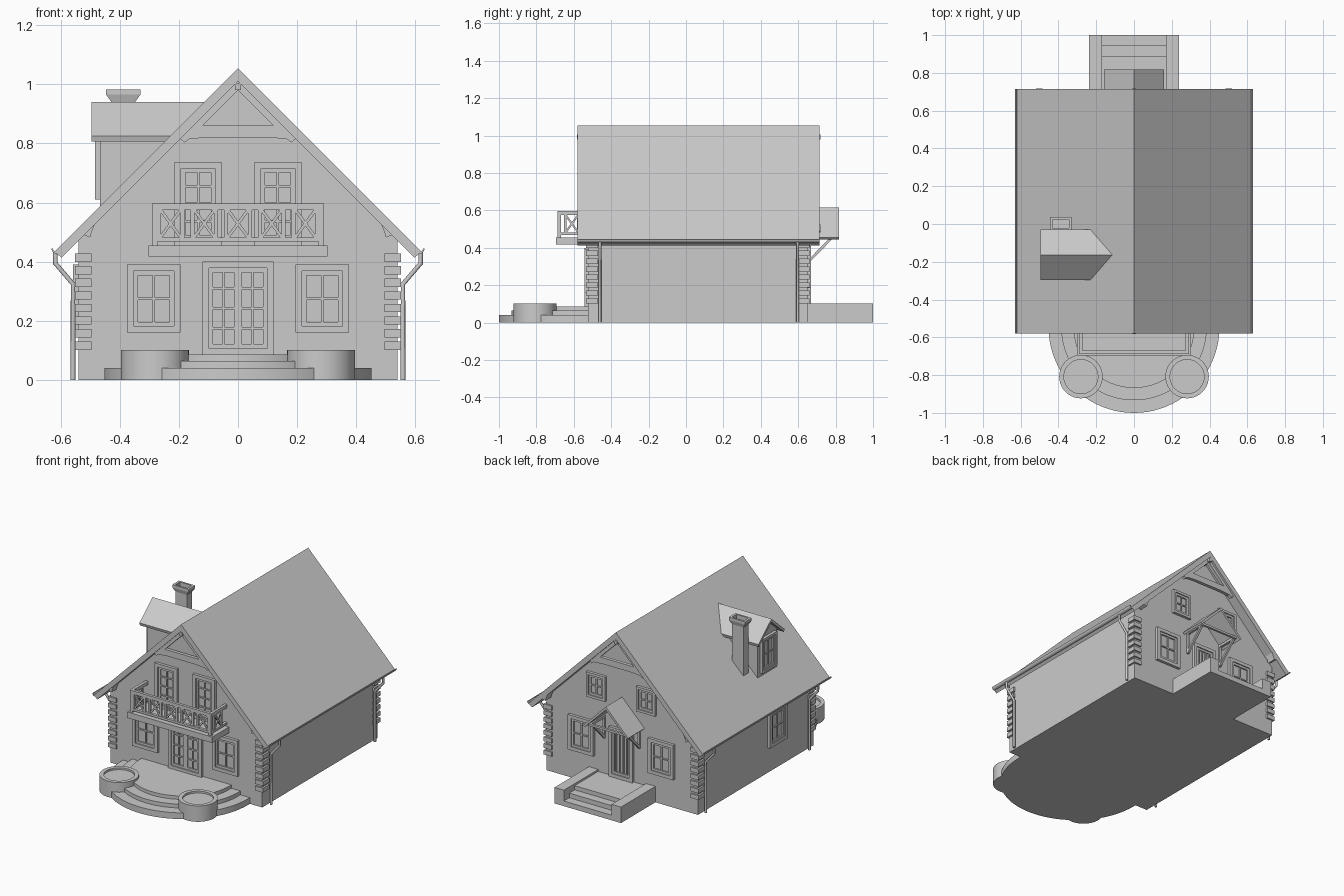
import bpy, bmesh
from math import pi, sin, cos
from mathutils import Vector

if "Cube" in bpy.data.objects:
    bpy.data.objects.remove(bpy.data.objects["Cube"])

FRONT, BACK, SIDE = -0.525, 0.65, 0.54      # wall planes
ROOF = 1.055                                # ridge height, 45 degree pitch


def finish(bm, name, smooth=False):
    bmesh.ops.recalc_face_normals(bm, faces=bm.faces)
    me = bpy.data.meshes.new(name)
    bm.to_mesh(me)
    bm.free()
    ob = bpy.data.objects.new(name, me)
    bpy.context.collection.objects.link(ob)
    if smooth:
        bpy.context.view_layer.objects.active = ob
        ob.select_set(True)
        bpy.ops.object.shade_smooth_by_angle()
        ob.select_set(False)
    return ob


def prism(bm, pts, axis, a, b):
    """Extrude a 2D profile along an axis; b may depend on the profile point."""
    def place(p, t):
        t = t(p) if callable(t) else t
        return {'x': (t, p[0], p[1]), 'y': (p[0], t, p[1]), 'z': (p[0], p[1], t)}[axis]
    lo = [bm.verts.new(place(p, a)) for p in pts]
    hi = [bm.verts.new(place(p, b)) for p in pts]
    n = len(pts)
    bm.faces.new(lo)
    bm.faces.new(hi)
    for i in range(n):
        j = (i + 1) % n
        bm.faces.new((lo[i], lo[j], hi[j], hi[i]))


def box(bm, x0, x1, y0, y1, z0, z1):
    prism(bm, [(x0, y0), (x1, y0), (x1, y1), (x0, y1)], 'z', z0, z1)


def beam(bm, p, q, w, side):
    """Square bar from p to q, with one cross direction given."""
    p, q, s = Vector(p), Vector(q), Vector(side)
    t = (q - p).cross(s).normalized() * w / 2
    s = s * w / 2
    ends = [[bm.verts.new(e + i * s + j * t) for i, j in ((1, 1), (1, -1), (-1, -1), (-1, 1))] for e in (p, q)]
    bm.faces.new(ends[0])
    bm.faces.new(ends[1])
    for i in range(4):
        j = (i + 1) % 4
        bm.faces.new((ends[0][i], ends[0][j], ends[1][j], ends[1][i]))


def lathe(bm, profile, cx, cy, n=40):
    rings = [[bm.verts.new((cx + r * cos(2 * pi * i / n), cy + r * sin(2 * pi * i / n), z))
              for i in range(n)] for r, z in profile]
    for a, b in zip(rings, rings[1:]):
        for i in range(n):
            j = (i + 1) % n
            bm.faces.new((a[i], a[j], b[j], b[i]))
    bm.faces.new(rings[0])
    bm.faces.new(rings[-1])


def window(name, wall, plane, u, w, z0, z1, rows=2, sashes=1, cols=2, trim=0.022):
    """Framed window on the front, back or left wall."""
    bm = bmesh.new()

    def b(u0, u1, v0, v1, d):
        i = 0.01
        if wall == 'front':
            box(bm, u0, u1, plane - d, plane + i, v0, v1)
        elif wall == 'back':
            box(bm, u0, u1, plane - i, plane + d, v0, v1)
        else:
            box(bm, plane - d, plane + i, u0, u1, v0, v1)

    def ring(u0, u1, v0, v1, t, d):
        b(u0, u0 + t, v0, v1, d)
        b(u1 - t, u1, v0, v1, d)
        b(u0 + t, u1 - t, v0, v0 + t, d)
        b(u0 + t, u1 - t, v1 - t, v1, d)

    l, r = u - w / 2, u + w / 2
    ring(l, r, z0, z1, trim, 0.018)
    l, r, z0, z1 = l + trim, r - trim, z0 + trim, z1 - trim
    b(l, r, z0, z1, 0.002)
    sw = (r - l) / sashes
    for k in range(sashes):
        a = l + k * sw
        ring(a, a + sw, z0, z1, 0.014, 0.011)
        for c in range(1, cols):
            m = a + sw * c / cols
            b(m - 0.004, m + 0.004, z0, z1, 0.009)
        for c in range(1, rows):
            m = z0 + (z1 - z0) * c / rows
            b(a, a + sw, m - 0.004, m + 0.004, 0.009)
    finish(bm, name)


# House walls
bm = bmesh.new()
prism(bm, [(-SIDE, 0), (SIDE, 0), (SIDE, 0.475), (0, 1.015), (-SIDE, 0.475)], 'y', FRONT, BACK)
finish(bm, "house_walls")

# Main roof
bm = bmesh.new()
prism(bm, [(-0.62, 0.435), (0, ROOF), (0.62, 0.435), (0.597, 0.413), (0, 1.01), (-0.597, 0.413)], 'y', -0.58, 0.715)
finish(bm, "main_roof")

# Corner log ends
bm = bmesh.new()
for sx in (-1, 1):
    for y0, y1 in ((FRONT - 0.01, -0.47), (0.6, BACK + 0.01)):
        for i in range(8):
            z = 0.102 + i * 0.0425
            box(bm, *sorted((sx * 0.495, sx * 0.552)), y0, y1, z, z + 0.028)
finish(bm, "corner_logs")

# Gable trusses, ridge posts and purlin ends
bm = bmesh.new()
for y0, y1, w0, w1 in ((-0.572, -0.55, -0.583, FRONT), (0.68, 0.702, BACK, 0.718)):
    prism(bm, [(-0.15, 0.86), (0.15, 0.86), (0.195, 0.815), (0.18, 0.803), (0.165, 0.815), (0.1, 0.82),
               (-0.1, 0.82), (-0.165, 0.815), (-0.18, 0.803), (-0.195, 0.815)], 'y', y0, y1)
    for s in (-1, 1):
        prism(bm, [(0, 1.01), (s * 0.15, 0.86), (s * 0.12, 0.86), (0, 0.98)], 'y', y0, y1)
        prism(bm, [(s * 0.485, 0.525), (s * 0.52, 0.49), (s * 0.5, 0.482), (s * 0.495, 0.5)], 'y', w0 + 0.01, w1)
    box(bm, -0.01, 0.01, w0, w1, 0.98, 1.005)
finish(bm, "gable_trusses")

# Gutters
bm = bmesh.new()
arc = [(0.018 * cos(pi + pi * i / 8), 0.018 * sin(pi + pi * i / 8)) for i in range(9)]
trough = arc + [(0.7 * x, 0.7 * z) for x, z in reversed(arc)]
for s in (-1, 1):
    prism(bm, [(s * 0.613 + x, 0.445 + z) for x, z in trough], 'y', -0.58, 0.715)
finish(bm, "gutters", True)

# Downspouts
for s in (-1, 1):
    for y in (-0.46, 0.597):
        cu = bpy.data.curves.new("spout_path", 'CURVE')
        cu.dimensions = '3D'
        cu.bevel_depth, cu.bevel_resolution, cu.use_fill_caps = 0.008, 2, True
        sp = cu.splines.new('POLY')
        path = [(0.618, 0.435), (0.618, 0.395), (0.558, 0.325), (0.558, 0.0)]
        sp.points.add(len(path) - 1)
        for p, (x, z) in zip(sp.points, path):
            p.co = (s * x, y, z, 1)
        tmp = bpy.data.objects.new("spout_tmp", cu)
        bpy.context.collection.objects.link(tmp)
        bpy.context.view_layer.update()
        me = bpy.data.meshes.new_from_object(tmp.evaluated_get(bpy.context.evaluated_depsgraph_get()))
        bpy.data.objects.remove(tmp)
        bpy.context.collection.objects.link(bpy.data.objects.new("downspout", me))

# Dormer walls and roof, trimmed along the main roof slope
into_roof = lambda p: -(1.04 - p[1])
D = -0.163
bm = bmesh.new()
prism(bm, [(D - 0.1, 0.575), (D + 0.1, 0.575), (D + 0.1, 0.836), (D, 0.922), (D - 0.1, 0.836)], 'x', -0.466, into_roof)
finish(bm, "dormer_walls")
bm = bmesh.new()
prism(bm, [(D - 0.133, 0.825), (D, 0.94), (D + 0.133, 0.825), (D + 0.128, 0.807), (D, 0.918), (D - 0.128, 0.807)],
      'x', -0.495, into_roof)
finish(bm, "dormer_roof")
window("dormer_window", 'left', -0.466, D, 0.15, 0.61, 0.83, trim=0.015)

# Chimney with flared hollow cap
bm = bmesh.new()
CX, CY, rings = -0.388, 0.002, []
for hx, hy, z in ((0.04, 0.026, 0.58), (0.04, 0.026, 0.94), (0.058, 0.034, 0.965), (0.058, 0.034, 0.983),
                  (0.043, 0.022, 0.983), (0.043, 0.022, 0.95)):
    rings.append([bm.verts.new((CX + i * hx, CY + j * hy, z)) for i, j in ((1, 1), (-1, 1), (-1, -1), (1, -1))])
for a, b in zip(rings, rings[1:]):
    for i in range(4):
        j = (i + 1) % 4
        bm.faces.new((a[i], a[j], b[j], b[i]))
bm.faces.new(rings[0])
bm.faces.new(rings[-1])
finish(bm, "chimney")

# Windows and doors
for s in (-1, 1):
    window("front_window", 'front', FRONT, s * 0.285, 0.18, 0.16, 0.39)
    window("balcony_door", 'front', FRONT, s * 0.135, 0.158, 0.455, 0.737, rows=4)
    window("back_window", 'back', BACK, s * 0.285, 0.18, 0.185, 0.41)
    window("back_upper_window", 'back', BACK, s * 0.178, 0.135, 0.56, 0.72, trim=0.016)
window("left_window", 'left', -SIDE, -0.15, 0.18, 0.16, 0.39)
window("front_door", 'front', FRONT, 0, 0.24, 0.085, 0.4, rows=4, sashes=2)
window("back_door", 'back', BACK, 0, 0.17, 0.09, 0.41, rows=1, cols=5)

# Balcony slab and railing with crossed panels
bm = bmesh.new()
box(bm, -0.303, 0.303, -0.695, FRONT, 0.417, 0.455)
finish(bm, "balcony_slab")
bm = bmesh.new()
RY = -0.678
for z0, z1 in ((0.468, 0.482), (0.575, 0.597)):
    box(bm, -0.29, 0.29, RY - 0.009, RY + 0.009, z0, z1)
    for s in (-1, 1):
        box(bm, s * 0.281 - 0.009, s * 0.281 + 0.009, RY + 0.009, FRONT, z0, z1)
for s in (-1, 1):
    x = s * 0.281
    box(bm, x - 0.009, x + 0.009, RY - 0.009, RY + 0.009, 0.45, 0.595)
    for y0, y1 in ((-0.645, -0.575),):
        for y in (y0, y1):
            box(bm, x - 0.007, x + 0.007, y - 0.007, y + 0.007, 0.475, 0.58)
        beam(bm, (x, y0, 0.48), (x, y1, 0.578), 0.01, (1, 0, 0))
        beam(bm, (x, y1, 0.48), (x, y0, 0.578), 0.01, (1, 0, 0))
for k in range(-2, 3):
    c = k * 0.114
    for s in (-1, 1):
        box(bm, c + s * 0.04 - 0.007, c + s * 0.04 + 0.007, RY - 0.007, RY + 0.007, 0.475, 0.58)
        beam(bm, (c - s * 0.036, RY, 0.48), (c + s * 0.036, RY, 0.578), 0.01, (0, 1, 0))
finish(bm, "balcony_railing")

# Rounded front terrace steps
bm = bmesh.new()
for r, z0, z1 in ((0.452, 0, 0.04), (0.385, 0.04, 0.065), (0.32, 0.065, 0.087)):
    pts = [(r * cos(pi + pi * i / 40), -0.548 + r * sin(pi + pi * i / 40)) for i in range(41)]
    prism(bm, [(-r, FRONT)] + pts + [(r, FRONT)], 'z', z0, z1)
finish(bm, "front_steps", True)

# Round planters
bm = bmesh.new()
for s in (-1, 1):
    lathe(bm, [(0.115, 0), (0.115, 0.102), (0.09, 0.102), (0.09, 0.09)], s * 0.281, -0.808)
finish(bm, "planters", True)

# Back porch with side walls and steps
bm = bmesh.new()
for s in (-1, 1):
    box(bm, *sorted((s * 0.17, s * 0.237)), BACK, 1.0, 0, 0.103)
prism(bm, [(BACK, 0), (1, 0), (1, 0.033), (0.945, 0.033), (0.945, 0.063), (0.89, 0.063), (0.89, 0.09), (BACK, 0.09)],
      'x', -0.17, 0.17)
finish(bm, "back_porch")

# Awning over the back door, with braces
bm = bmesh.new()
prism(bm, [(-0.16, 0.455), (0, 0.615), (0.16, 0.455), (0.15, 0.445), (0, 0.595), (-0.15, 0.445)], 'y', BACK, 0.817)
finish(bm, "awning_roof")
bm = bmesh.new()
for s in (-1, 1):
    x = s * 0.125
    beam(bm, (x, BACK, 0.46), (x, 0.805, 0.46), 0.015, (1, 0, 0))
    beam(bm, (x, BACK + 0.006, 0.32), (x, BACK + 0.006, 0.465), 0.014, (1, 0, 0))
    beam(bm, (x, BACK + 0.008, 0.33), (x, 0.785, 0.46), 0.014, (1, 0, 0))
box(bm, -0.13, 0.13, 0.79, 0.805, 0.453, 0.467)
finish(bm, "awning_braces")
